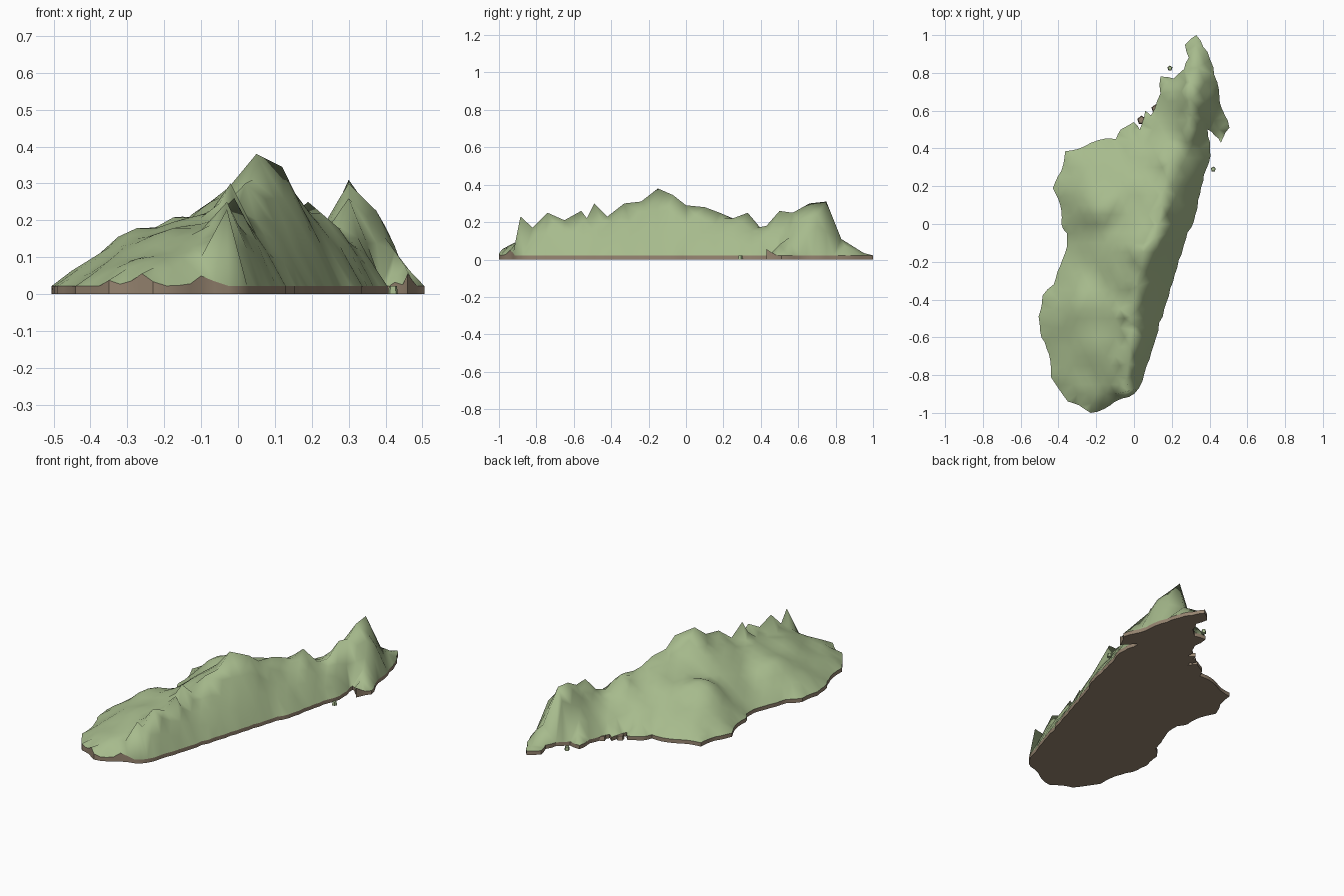
import bpy, bmesh, random
from math import exp
from mathutils import Vector, noise
from mathutils.geometry import delaunay_2d_cdt, intersect_point_line

random.seed(4)
cube = bpy.data.objects.get("Cube")
if cube:
    bpy.data.objects.remove(cube, do_unlink=True)

SHORE = .022      # height of the rock rim
STEP = .05        # spacing of the terrain points

# Coastline, clockwise from the north tip
COAST = [(.33, 1), (.39, .91), (.42, .83), (.45, .71), (.465, .61), (.505, .51),
         (.46, .43), (.425, .47), (.39, .5), (.405, .36), (.37, .26), (.35, .16),
         (.325, .05), (.275, -.08), (.215, -.27), (.16, -.45), (.105, -.64),
         (.055, -.79), (.025, -.87), (-.025, -.915), (-.1, -.94), (-.16, -.98),
         (-.23, -1), (-.29, -.96), (-.35, -.94), (-.4, -.87), (-.44, -.81),
         (-.45, -.69), (-.49, -.6), (-.505, -.49), (-.485, -.38), (-.425, -.32),
         (-.39, -.22), (-.355, -.12), (-.355, -.05), (-.385, 0), (-.39, .1),
         (-.43, .19), (-.385, .28), (-.365, .385), (-.265, .41), (-.185, .445),
         (-.095, .45), (-.07, .5), (0, .54), (.03, .5), (.06, .6), (.09, .575),
         (.14, .69), (.14, .78), (.21, .77), (.265, .82), (.29, .88), (.27, .95)]

# Mountain crest from south to north
CREST = [Vector(p) for p in [
    (-.03, -.885, .23), (-.04, -.82, .17), (-.03, -.74, .25), (-.02, -.65, .21),
    (-.01, -.56, .26), (-.01, -.53, .22), (-.02, -.49, .3), (0, -.42, .23),
    (.02, -.33, .3), (.04, -.24, .31), (.05, -.15, .38), (.12, -.07, .345),
    (.13, 0, .29), (.15, .1, .28), (.16, .18, .25), (.17, .25, .22),
    (.19, .33, .25), (.25, .38, .17), (.28, .43, .18), (.3, .5, .26),
    (.31, .57, .25), (.3, .66, .3), (.3, .75, .31), (.34, .83, .11), (.33, .95, .035)]]

# Side hills: x, y, extra height, radius
HILLS = [(-.27, -.45, .05, .11), (-.2, .1, .065, .1), (.4, .67, .09, .06),
         (.26, .24, .05, .08)]


def material(name, color):
    mat = bpy.data.materials.new(name)
    mat.use_nodes = True
    mat.diffuse_color = (*color, 1)
    mat.node_tree.nodes["Principled BSDF"].inputs["Base Color"].default_value = (*color, 1)
    return mat


def make_object(name, bm, mat, angle):
    bmesh.ops.recalc_face_normals(bm, faces=bm.faces[:])
    mesh = bpy.data.meshes.new(name)
    bm.to_mesh(mesh)
    bm.free()
    mesh.materials.append(mat)
    obj = bpy.data.objects.new(name, mesh)
    bpy.context.collection.objects.link(obj)
    bpy.ops.object.select_all(action='DESELECT')
    obj.select_set(True)
    bpy.context.view_layer.objects.active = obj
    bpy.ops.object.shade_smooth_by_angle(angle=angle)


def rough_outline(points):
    """Counter-clockwise coast with a small wobble between the given points."""
    points = [Vector(p) for p in reversed(points)]
    result = []
    for a, b in zip(points, points[1:] + points[:1]):
        result.append(a)
        count = int((b - a).length / .045)
        side = Vector((a.y - b.y, b.x - a.x)).normalized()
        for i in range(1, count + 1):
            result.append(a.lerp(b, i / (count + 1)) + side * random.uniform(-.006, .006))
    return result


coast = rough_outline(COAST)
coast_edges = list(zip(coast, coast[1:] + coast[:1]))
crest_lines = [(a.xy, b.xy) for a, b in zip(CREST, CREST[1:])]


def inside(p):
    hit = False
    for a, b in coast_edges:
        if (a.y > p.y) != (b.y > p.y):
            if p.x < a.x + (p.y - a.y) * (b.x - a.x) / (b.y - a.y):
                hit = not hit
    return hit


def distance(p, lines):
    """Distance from a point to the nearest of some line segments."""
    def to_segment(a, b):
        t = intersect_point_line(p, a, b)[1]
        return (p - a.lerp(b, min(max(t, 0), 1))).length
    return min(to_segment(a, b) for a, b in lines)


def crest_height(p):
    """Crest height blended from the crest points by closeness."""
    weights = [1 / ((p - c.xy).length + .0001) ** 3 for c in CREST]
    return sum(w * c.z for w, c in zip(weights, CREST)) / sum(weights)


def height(p):
    """Slope that rises from the coast to the crest, with side hills."""
    to_coast = distance(p, coast_edges)
    to_crest = distance(p, crest_lines)
    if to_coast < .001:
        rocky = p.y < -.92 or (p.x > .42 and p.y < .48)
        return SHORE + (random.uniform(0, .035) if rocky else 0)
    rise = (to_coast / (to_coast + to_crest)) ** .85
    fade = min(1, to_coast * 28, to_crest * 20)
    hill = sum(h * exp(-((p.x - x) ** 2 + (p.y - y) ** 2) / r ** 2) for x, y, h, r in HILLS)
    bumps = noise.noise(Vector((p.x, p.y, 0)) * 7) * min(to_crest, to_coast) * .2
    return SHORE + (crest_height(p) - SHORE) * rise + hill * fade + bumps


green = material("grass_green", (.385, .495, .265))
brown = material("rock_brown", (.31, .235, .165))

# Terrain points: coast, crest and a loose grid between them
points = list(coast)
first = len(points)
points += [c.xy for c in CREST]
crest_edges = [(i, i + 1) for i in range(first, len(points) - 1)]
for row in range(-20, 21):
    for col in range(-11, 12):
        p = Vector((col + .5 * (row % 2), row)) * STEP
        if inside(p) and min(distance(p, coast_edges), distance(p, crest_lines)) > .025:
            points.append(p)
verts, _, faces, *_ = delaunay_2d_cdt(
    points, crest_edges, [list(range(first))], 1, 1e-5)

# Green hills
hills = bmesh.new()
grid = [hills.verts.new((v.x, v.y, height(v))) for v in verts]
for f in faces:
    hills.faces.new([grid[i] for i in f])
loose = [v for v in hills.verts if not v.link_faces]
bmesh.ops.delete(hills, geom=loose, context='VERTS')

# Rock rim and underside, grown down from the edge of the hills
base = bmesh.new()
pairs = {}
for edge in hills.edges:
    if edge.is_boundary:
        for v in edge.verts:
            if v not in pairs:
                pairs[v] = (base.verts.new(v.co), base.verts.new((v.co.x, v.co.y, 0)))
        (a, a_low), (b, b_low) = (pairs[v] for v in edge.verts)
        base.faces.new((a, b, b_low, a_low))
rim = [e for e in base.edges if all(v.co.z == 0 for v in e.verts)]
bmesh.ops.triangle_fill(base, edges=rim, use_beauty=True)

make_object("hills", hills, green, 2.2)
make_object("rock_base", base, brown, .6)


# Small islets and bare rocks off the coast
def islet(name, x, y, size, mat):
    bm = bmesh.new()
    bmesh.ops.create_cone(bm, cap_ends=True, segments=5, radius1=size,
                          radius2=size * .8, depth=SHORE)
    bmesh.ops.translate(bm, verts=bm.verts[:], vec=(x, y, SHORE / 2))
    make_object(name, bm, mat, .5)


islet("north_islet", .19, .825, .014, green)
islet("east_islet", .42, .29, .014, green)
islet("bay_rock", .04, .55, .024, brown)
islet("cove_rock", .115, .61, .024, brown)
